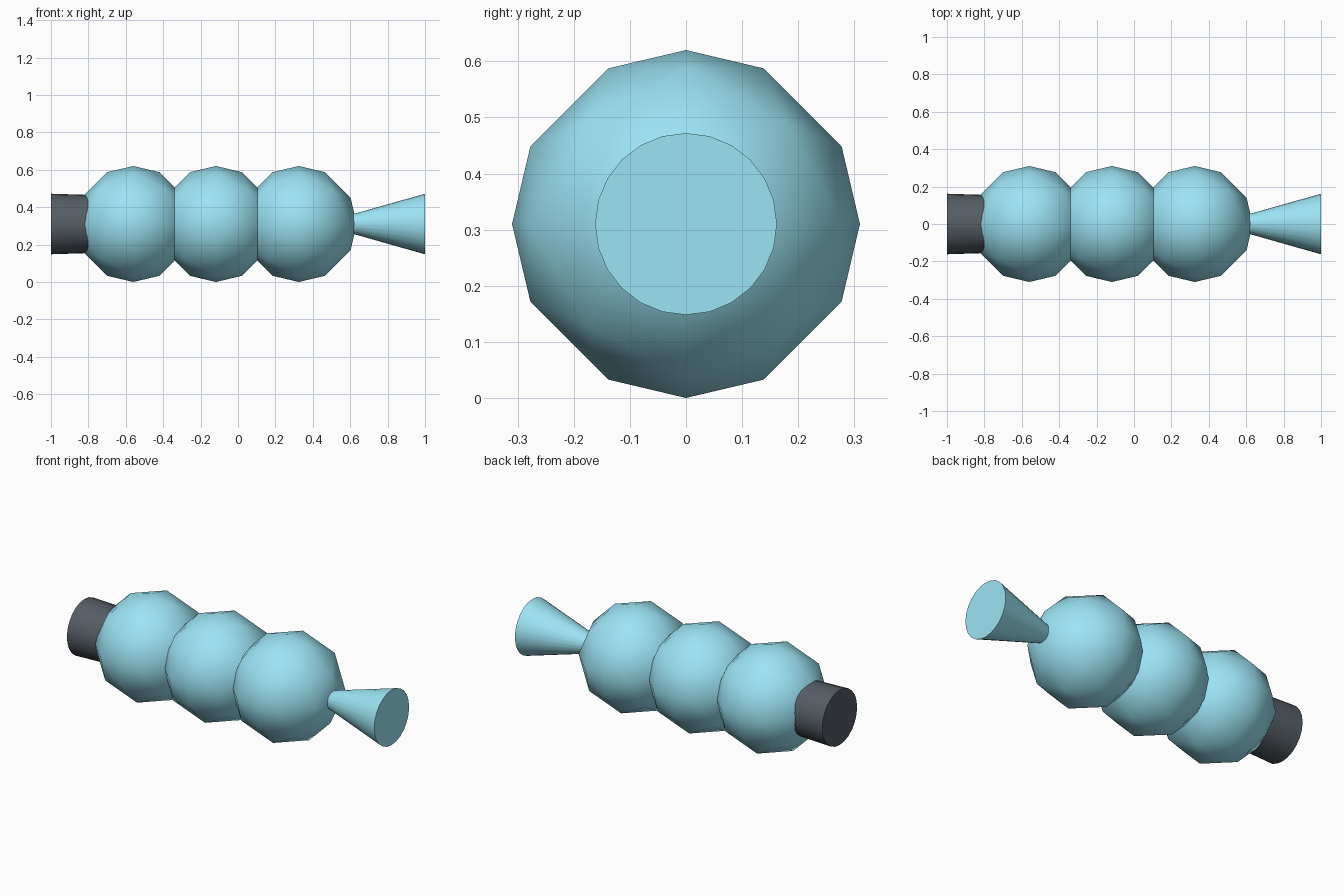
import bpy, bmesh, math
from mathutils import Vector, Matrix

if "Cube" in bpy.data.objects:
    bpy.data.objects.remove(bpy.data.objects["Cube"])

R = 0.31      # ball radius, also the height of the centre axis


def material(name, colour):
    m = bpy.data.materials.new(name)
    m.diffuse_color = (*colour, 1)
    m.use_nodes = True
    m.node_tree.nodes["Principled BSDF"].inputs["Base Color"].default_value = m.diffuse_color
    return m


def finish(name, bm, mat, location, angle):
    bmesh.ops.recalc_face_normals(bm, faces=bm.faces)
    mesh = bpy.data.meshes.new(name)
    bm.to_mesh(mesh)
    bm.free()
    mesh.materials.append(mat)
    obj = bpy.data.objects.new(name, mesh)
    obj.location = location
    bpy.context.collection.objects.link(obj)
    bpy.ops.object.select_all(action='DESELECT')
    obj.select_set(True)
    bpy.context.view_layer.objects.active = obj
    bpy.ops.object.shade_smooth_by_angle(angle=math.radians(angle))
    return obj


def ball(name, x, mat):
    """Octahedron with each edge split in three, pushed out to a sphere."""
    n = 3
    bm = bmesh.new()
    span = range(-n, n + 1)
    for i in span:
        for j in span:
            for k in span:
                if abs(i) + abs(j) + abs(k) == n:
                    bm.verts.new(Vector((i, j, k)).normalized() * R)
    bmesh.ops.convex_hull(bm, input=bm.verts)
    finish(name, bm, mat, (x, 0, R), 60)


def tapered_tube(name, x0, r0, x1, r1, mat):
    """Capped cone section along the x axis."""
    bm = bmesh.new()
    bmesh.ops.create_cone(bm, cap_ends=True, segments=24, radius1=r0,
                          radius2=r1, depth=x1 - x0,
                          matrix=Matrix.Rotation(math.pi / 2, 4, 'Y'))
    finish(name, bm, mat, ((x0 + x1) / 2, 0, R), 40)


blue = material("pale_blue", (0.33, 0.77, 0.90))
dark = material("dark_grey", (0.09, 0.11, 0.13))

# Three overlapping body balls
for index, x in enumerate((-0.56, -0.118, 0.325)):
    ball(f"body_ball_{index + 1}", x, blue)

# Dark plug at the left end, flared tail at the right end
tapered_tube("end_plug", -1.0, 0.162, -0.72, 0.153, dark)
tapered_tube("flared_tail", 0.56, 0.037, 1.0, 0.162, blue)
